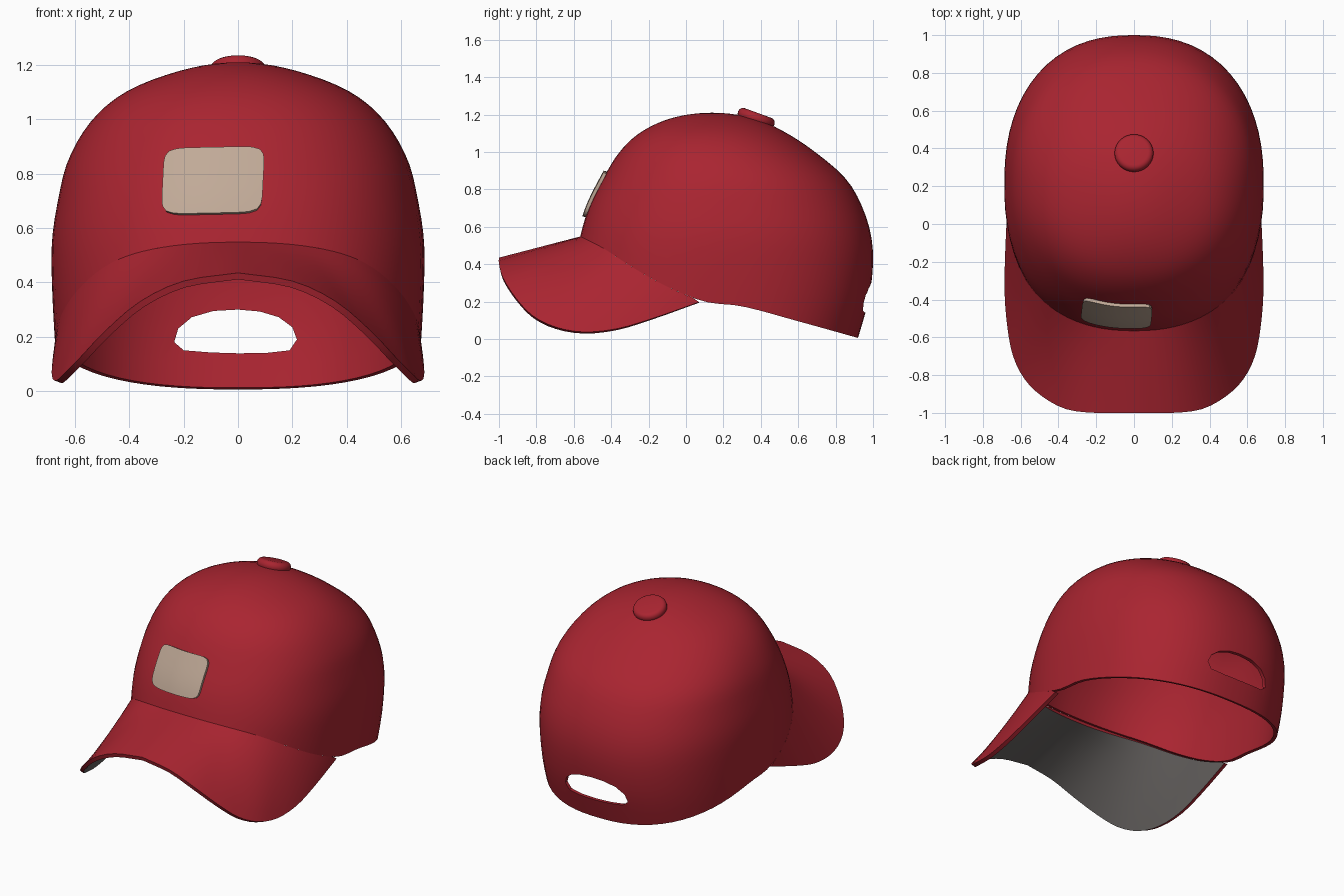
import bpy, bmesh, math
from math import sin, cos, pi, sqrt

if "Cube" in bpy.data.objects:
    bpy.data.objects.remove(bpy.data.objects["Cube"], do_unlink=True)


def material(name, rgb):
    m = bpy.data.materials.new(name)
    m.use_nodes = True
    m.diffuse_color = (*rgb, 1)
    m.node_tree.nodes["Principled BSDF"].inputs["Base Color"].default_value = (*rgb, 1)
    return m


RED = material("red cloth", (0.40, 0.018, 0.030))
GREY = material("grey lining", (0.13, 0.12, 0.115))
TAN = material("tan patch", (0.53, 0.40, 0.31))


def curve(xs, ys, x):
    """Smooth curve through points, with xs rising."""
    x = min(max(x, xs[0]), xs[-1])
    last = len(xs) - 1
    i = next(k for k in range(last) if x <= xs[k + 1])

    def slope(k):
        a, b = max(k - 1, 0), min(k + 1, last)
        return (ys[b] - ys[a]) / (xs[b] - xs[a])

    h = xs[i + 1] - xs[i]
    t = (x - xs[i]) / h
    return ((1 + 2 * t) * (1 - t) ** 2 * ys[i] + t * (1 - t) ** 2 * h * slope(i)
            + t * t * (3 - 2 * t) * ys[i + 1] + t * t * (t - 1) * h * slope(i + 1))


# Crown silhouette: front, back and half width against height
TOP = 1.21
HEIGHTS = [1.21, 1.18, 1.10, 1.0, 0.85, 0.7, 0.55, 0.4, 0.2, 0]
FRONT = [0.14, -0.08, -0.25, -0.355, -0.447, -0.52, -0.565, -0.59, -0.6, -0.6]
BACK = [0.14, 0.36, 0.54, 0.69, 0.86, 0.945, 0.99, 1.0, 0.975, 0.918]
WIDTH = [0, 0.21, 0.415, 0.535, 0.625, 0.663, 0.685, 0.685, 0.675, 0.66]
# Lower edge of the crown: height against depth
RIM_Y = [-0.6, -0.45, -0.28, -0.1, 0.1, 0.3, 0.6, 0.93]
RIM_Z = [0.565, 0.49, 0.38, 0.28, 0.2, 0.175, 0.095, 0.003]


def depth_of(z):
    return sqrt(max(TOP - z, 0) / TOP)


LEVELS = [depth_of(z) for z in HEIGHTS]


def section(u):
    f, b, w = (curve(LEVELS, ys, u) for ys in (FRONT, BACK, WIDTH))
    return (f + b) / 2, (b - f) / 2, w, 2 + 0.4 * u


def crown_point(a, u):
    mid, half, w, n = section(u)
    r = (abs(cos(a)) ** n + abs(sin(a)) ** n) ** (-1 / n)
    return (w * r * cos(a), mid + half * r * sin(a), TOP * (1 - u * u))


def rim_depth(a):
    u = 0.85
    for _ in range(4):
        u = depth_of(curve(RIM_Y, RIM_Z, crown_point(a, u)[1]))
    return u


def build(name, rows, mats, closed=False, pole=None):
    """Skin rows of points, with an optional pole before the first row."""
    bm = bmesh.new()
    grid = [[bm.verts.new(p) for p in row] for row in rows]
    count = len(rows[0])
    tip = bm.verts.new(pole) if pole else None
    for j in range(count if closed else count - 1):
        k = (j + 1) % count
        if tip:
            bm.faces.new((tip, grid[0][j], grid[0][k]))
        for near, far in zip(grid, grid[1:]):
            bm.faces.new((near[j], far[j], far[k], near[k]))
    mesh = bpy.data.meshes.new(name)
    bm.to_mesh(mesh)
    bm.free()
    obj = bpy.data.objects.new(name, mesh)
    bpy.context.collection.objects.link(obj)
    for m in mats:
        mesh.materials.append(m)
    return obj


def activate(obj):
    bpy.ops.object.select_all(action='DESELECT')
    obj.select_set(True)
    bpy.context.view_layer.objects.active = obj


def finish(obj, angle=40):
    activate(obj)
    for m in list(obj.modifiers):
        bpy.ops.object.modifier_apply(modifier=m.name)
    bpy.ops.object.shade_smooth_by_angle(angle=math.radians(angle))


def thicken(obj, thickness, offset=-1, lining=0):
    s = obj.modifiers.new("thickness", 'SOLIDIFY')
    s.thickness = thickness
    s.offset = offset
    s.material_offset = lining


# Crown: domed shell reaching down to the sloping rim
SIDES, RINGS = 72, 28
angles = [2 * pi * j / SIDES for j in range(SIDES)]
rims = [rim_depth(a) for a in angles]
crown = build("crown", [[crown_point(a, r * i / RINGS) for a, r in zip(angles, rims)]
                        for i in range(1, RINGS + 1)], [RED], True, (0, 0.14, TOP))
thicken(crown, 0.022)

# Half-moon opening at the back
outline = [(-0.2, 0.15), (-0.1, 0.142), (0, 0.139), (0.1, 0.14), (0.19, 0.15), (0.217, 0.19),
           (0.2, 0.235), (0.15, 0.272), (0.08, 0.293), (0, 0.3), (-0.09, 0.295),
           (-0.17, 0.272), (-0.22, 0.23), (-0.235, 0.18)]
cutter = build("opening_cutter", [[(x, y, z) for x, z in outline] for y in (0.6, 1.3)],
               [RED], True)
bm = bmesh.new()
bm.from_mesh(cutter.data)
bmesh.ops.holes_fill(bm, edges=bm.edges)
bmesh.ops.recalc_face_normals(bm, faces=bm.faces)
bm.to_mesh(cutter.data)
bm.free()
cutter.hide_render = True
cut = crown.modifiers.new("opening", 'BOOLEAN')
cut.operation = 'DIFFERENCE'
cut.solver = 'EXACT'
cut.object = cutter
finish(crown)
bpy.data.objects.remove(cutter, do_unlink=True)

# Brim: lofted from the crown rim to a drooping outer edge
EDGE = [(0, -1, 0.435), (0.2, -1, 0.405), (0.36, -0.98, 0.33), (0.49, -0.91, 0.22),
        (0.58, -0.82, 0.125), (0.64, -0.7, 0.065), (0.67, -0.55, 0.038),
        (0.685, -0.37, 0.055), (0.683, -0.18, 0.11), (0.672, 0.07, 0.197)]
STEPS = 27
steps = [k / STEPS for k in range(-STEPS, STEPS + 1)]
keys = [k / (len(EDGE) - 1) for k in range(len(EDGE))]


def brim_edge(t):
    x, y, z = (curve(keys, axis, abs(t)) for axis in zip(*EDGE))
    return (math.copysign(x, t), y, z)


def brim_root(t):
    a = -pi / 2 + t * math.radians(79)
    return crown_point(a, rim_depth(a))


ROWS = 8
brim = build("brim", [[tuple(p + (q - p) * i / ROWS for p, q in zip(brim_root(t), brim_edge(t)))
                       for t in steps] for i in range(ROWS + 1)], [RED, GREY])
thicken(brim, 0.025, -1, 1)
finish(brim)


# Front patch: rounded plate that follows the crown
def patch_point(a, s):
    r = s * (abs(cos(a)) ** 7 + abs(sin(a)) ** 7) ** (-1 / 7)
    x = -0.09 + 0.182 * r * cos(a) + 0.006 * r * sin(a)
    z = 0.77 + 0.12 * r * sin(a) + 0.004 * r * cos(a)
    mid, half, w, n = section(depth_of(z))
    return (x, mid - half * (1 - abs(x / w) ** n) ** (1 / n), z)


patch = build("front_patch", [[patch_point(2 * pi * j / 48, i / 6) for j in range(48)]
                              for i in range(1, 7)], [TAN], True, patch_point(0, 0))
thicken(patch, 0.018, 1)
finish(patch)

# Top button: rounded disc lying on the slope
bpy.ops.mesh.primitive_cylinder_add(vertices=32, radius=0.103, depth=0.06,
                                    location=(0, 0.375, 1.18),
                                    rotation=(math.radians(-20), 0, 0))
button = bpy.context.object
button.name = "top_button"
button.data.materials.append(RED)
bevel = button.modifiers.new("round", 'BEVEL')
bevel.width = 0.027
bevel.segments = 4
finish(button, 60)
